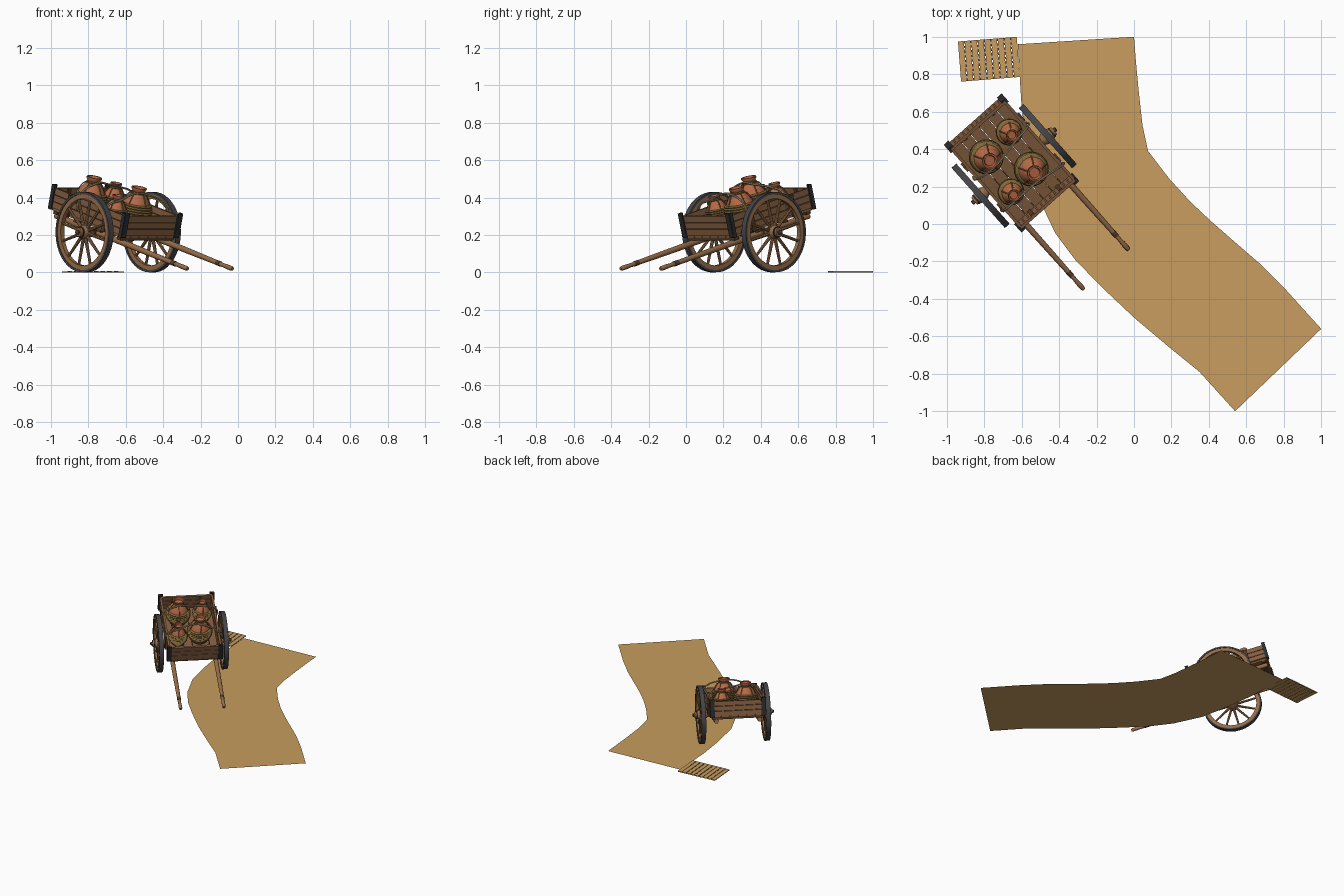
import bpy, bmesh
from math import pi, sin, cos, radians
from mathutils import Matrix, Vector

cube = bpy.data.objects.get("Cube")
if cube:
    bpy.data.objects.remove(cube, do_unlink=True)


def material(name, r, g, b):
    m = bpy.data.materials.new(name)
    m.diffuse_color = (r, g, b, 1)
    m.use_nodes = True
    bsdf = next(n for n in m.node_tree.nodes if n.type == 'BSDF_PRINCIPLED')
    bsdf.inputs["Base Color"].default_value = (r, g, b, 1)
    bsdf.inputs["Roughness"].default_value = 0.8
    return m


SAND = material("sand", .58, .34, .115)
WOOD = material("plank wood", .23, .11, .05)
POLE = material("pole wood", .30, .15, .065)
DARK = material("dark wood", .09, .045, .02)
TYRE = material("tyre iron", .06, .06, .065)
IRON = material("black iron", .025, .025, .027)
CLAY = material("terracotta", .46, .14, .06)
WICKER = material("wicker", .22, .14, .04)
ROPE = material("rope", .42, .33, .18)

# Cart frame: x forward, y left, z up, nose tipped down onto the shafts
CART = (Matrix.Translation((-.64, .31, .215)) @ Matrix.Rotation(radians(-48.4), 4, 'Z')
        @ Matrix.Rotation(radians(15), 4, 'Y'))


def finish(name, bm, mat, frame, smooth=False):
    bmesh.ops.recalc_face_normals(bm, faces=bm.faces)
    mesh = bpy.data.meshes.new(name)
    bm.to_mesh(mesh)
    bm.free()
    mesh.materials.append(mat)
    ob = bpy.data.objects.new(name, mesh)
    bpy.context.collection.objects.link(ob)
    ob.matrix_world = frame
    if smooth:
        bpy.ops.object.select_all(action='DESELECT')
        ob.select_set(True)
        bpy.context.view_layer.objects.active = ob
        bpy.ops.object.shade_smooth_by_angle(angle=radians(40))
    return ob


def boxes(name, parts, mat, frame=CART):
    bm = bmesh.new()
    for c, s in parts:
        bmesh.ops.create_cube(bm, size=1, matrix=Matrix.Translation(c) @ Matrix.Diagonal((*s, 1)))
    return finish(name, bm, mat, frame)


def lathe(name, profile, mat, frame, segs=24, closed=False):
    bm = bmesh.new()
    rings = [[bm.verts.new((r * cos(2 * pi * i / segs), r * sin(2 * pi * i / segs), z))
              for i in range(segs)] for r, z in profile]
    pairs = list(zip(rings, rings[1:])) + ([(rings[-1], rings[0])] if closed else [])
    for a, b in pairs:
        for i in range(segs):
            j = (i + 1) % segs
            bm.faces.new((a[i], a[j], b[j], b[i]))
    if not closed:
        bm.faces.new(rings[0])
        bm.faces.new(rings[-1])
    return finish(name, bm, mat, frame, True)


def tubes(name, paths, radius, mat, frame=CART, cyclic=False):
    curve = bpy.data.curves.new(name, 'CURVE')
    curve.dimensions = '3D'
    curve.bevel_depth, curve.bevel_resolution, curve.resolution_u = radius, 1, 5
    for path in paths:
        sp = curve.splines.new('BEZIER')
        sp.bezier_points.add(len(path) - 1)
        for p, co in zip(sp.bezier_points, path):
            p.co = co
            p.handle_left_type = p.handle_right_type = 'AUTO'
        sp.use_cyclic_u = cyclic
    temp = bpy.data.objects.new(name + "_path", curve)
    bpy.context.collection.objects.link(temp)
    bpy.context.view_layer.update()
    mesh = bpy.data.meshes.new_from_object(temp.evaluated_get(bpy.context.evaluated_depsgraph_get()))
    bpy.data.objects.remove(temp, do_unlink=True)
    bm = bmesh.new()
    bm.from_mesh(mesh)
    bpy.data.meshes.remove(mesh)
    return finish(name, bm, mat, frame, True)


# Sand road: a flat ribbon between two edges
west = [(-.62, .96), (-.61, .78), (-.6, .62), (-.57, .4), (-.52, .16), (-.42, -.05), (-.315, -.19),
        (-.18, -.33), (0, -.5), (.19, -.66), (.35, -.79), (.54, -1)]
east = [(0, 1), (.01, .87), (.025, .71), (.045, .53), (.075, .39), (.19, .24), (.3, .12),
        (.41, .016), (.52, -.08), (.67, -.21), (.81, -.35), (1, -.56)]
bm = bmesh.new()
rows = [[bm.verts.new((*p, 0)) for p in pair] for pair in zip(west, east)]
for a, b in zip(rows, rows[1:]):
    bm.faces.new((a[0], b[0], b[1], a[1]))
finish("sand_road", bm, SAND, Matrix())

# Slatted boardwalk with small ties in the gaps
WALK = Matrix.Translation((-.775, .88, 0)) @ Matrix.Rotation(radians(4.5), 4, 'Z')
pitch = .32 / 9
boxes("boardwalk_slats", [(((i - 4) * pitch, 0, .003), (pitch - .005, .215, .006)) for i in range(9)], SAND, WALK)
boxes("boardwalk_ties", [(((i - 3.5) * pitch, (k - 4) * .025, .0035), (.008, .012, .006))
                         for i in range(8) for k in range(9)], DARK, WALK)

# Cart bed: floor, joists, axle
boxes("floor_planks", [((-.05, (i - 2.5) * .063, .038), (.58, .06, .014)) for i in range(6)], WOOD)
boxes("floor_joists", [((x, 0, .024), (.03, .38, .016)) for x in (-.31, -.14, .05, .22)], DARK)
boxes("axle_beam", [((0, 0, 0), (.04, .42, .034))], DARK)

# Plank walls
levels = [.063 + .037 * i for i in range(3)]
for side, name in ((1, "left_wall"), (-1, "right_wall")):
    boxes(name, [((-.05, side * .19, z), (.6, .016, .034)) for z in levels], WOOD)
for x, name in ((.24, "front_wall"), (-.34, "back_wall")):
    boxes(name, [((x, 0, z), (.016, .385, .034)) for z in levels], WOOD)
boxes("wall_stakes", [((x, s * .203, .09), (.026, .01, .12)) for x in (-.2, .1) for s in (1, -1)], DARK)
boxes("inner_battens", [((x, y, .1), (.008, .022, .11)) for x in (.228, -.328) for y in (-.1, .1)], DARK)

# Iron corner straps
boxes("corner_irons", [((x, s * .2, .103), (.024, .014, .135)) for x in (-.343, .243) for s in (1, -1)]
      + [((x, s * .188, .103), (.008, .03, .135)) for x in (-.352, .252) for s in (1, -1)], IRON)

# Shafts running under the bed to the ground, with a dark band near each grip
ALONG = Matrix.Rotation(pi / 2, 4, 'Y')
for s, side in ((1, "left"), (-1, "right")):
    base = CART @ Matrix.Translation((0, s * .16, .002)) @ ALONG
    lathe(side + "_shaft", [(.016, -.33), (.017, .2), (.015, .5), (.013, .66), (.011, .69), (.013, .72),
                            (.013, .755), (.009, .766)], POLE, base, 12)
    lathe(side + "_shaft_band", [(.0145, .635), (.0145, .665)], DARK, base, 12)

# Wheels: wooden rim, iron tyre, hub and spokes
for s, side in ((1, "left"), (-1, "right")):
    hub = CART @ Matrix.Translation((0, s * .24, 0)) @ Matrix.Rotation(-s * pi / 2, 4, 'X')
    lathe(side + "_tyre", [(.203, -.017), (.215, -.017), (.215, .017), (.203, .017)], TYRE, hub, 40, True)
    lathe(side + "_rim", [(.178, -.013), (.204, -.013), (.204, .013), (.178, .013)], POLE, hub, 40, True)
    lathe(side + "_hub", [(.024, -.045), (.036, -.02), (.038, .01), (.028, .028), (.024, .045)], POLE, hub)
    lathe(side + "_hub_band", [(.03, .024), (.03, .034)], IRON, hub)
    lathe(side + "_axle_cap", [(.013, .04), (.013, .056), (.008, .06)], DARK, hub, 12)
    bm = bmesh.new()
    for i in range(12):
        turn = Matrix.Rotation(2 * pi * i / 12, 4, 'Z') @ ALONG @ Matrix.Translation((0, 0, .108))
        bmesh.ops.create_cone(bm, cap_ends=True, segments=8, radius1=.0095, radius2=.007, depth=.155, matrix=turn)
    finish(side + "_spokes", bm, POLE, hub, True)


# Clay jars in wicker jackets
def belly(t, R):
    return R * (.55 + .45 * sin(pi * t / .8))


def jar(name, x, y, R, h):
    frame = CART @ Matrix.Translation((x, y, .046))
    clay = [(belly(i / 10, R * .94), h * i / 10) for i in range(9)]
    neck = [(.38, .84), (.35, .89), (.46, .96), (.46, 1), (.36, 1), (.3, .9)]
    lathe(name + "_clay", clay + [(R * r, h * z) for r, z in neck], CLAY, frame)
    coils = [(belly(t, R) + (.004 if i % 2 else -.001), h * t)
             for i in range(21) for t in [.6 * i / 20]]
    lathe(name + "_wicker", coils, WICKER, frame)
    straps = []
    for k in range(5):
        a = 2 * pi * k / 5
        straps.append([(r * cos(a), r * sin(a), h * t) for r, t in
                       ((belly(.58, R), .58), (belly(.7, R), .71), (belly(.78, R), .8), (R * .4, .86))])
    tubes(name + "_straps", straps, .0035, WICKER, frame)
    tubes(name + "_neck_cord", [[(R * .39 * cos(a * pi / 4), R * .39 * sin(a * pi / 4), h * .87)
                                 for a in range(8)]], .005, WICKER, frame, True)


jar("back_right_jar", -.175, -.079, .09, .212)
jar("front_left_jar", .04, .057, .09, .212)
jar("back_left_jar", -.19, .1, .068, .175)
jar("front_right_jar", .065, -.105, .068, .175)

# Lashing ropes over the load
tubes("back_rope", [[(-.13, -.202, .09), (-.13, -.203, .165), (-.13, -.09, .236), (-.14, .0, .226),
                     (-.155, .1, .208), (-.16, .203, .165), (-.16, .202, .09)]], .006, ROPE)
tubes("front_rope", [[(.1, -.202, .09), (.1, -.203, .165), (.095, -.105, .203), (.085, -.02, .232),
                      (.09, .057, .234), (.13, .203, .165), (.14, .202, .09)]], .006, ROPE)
